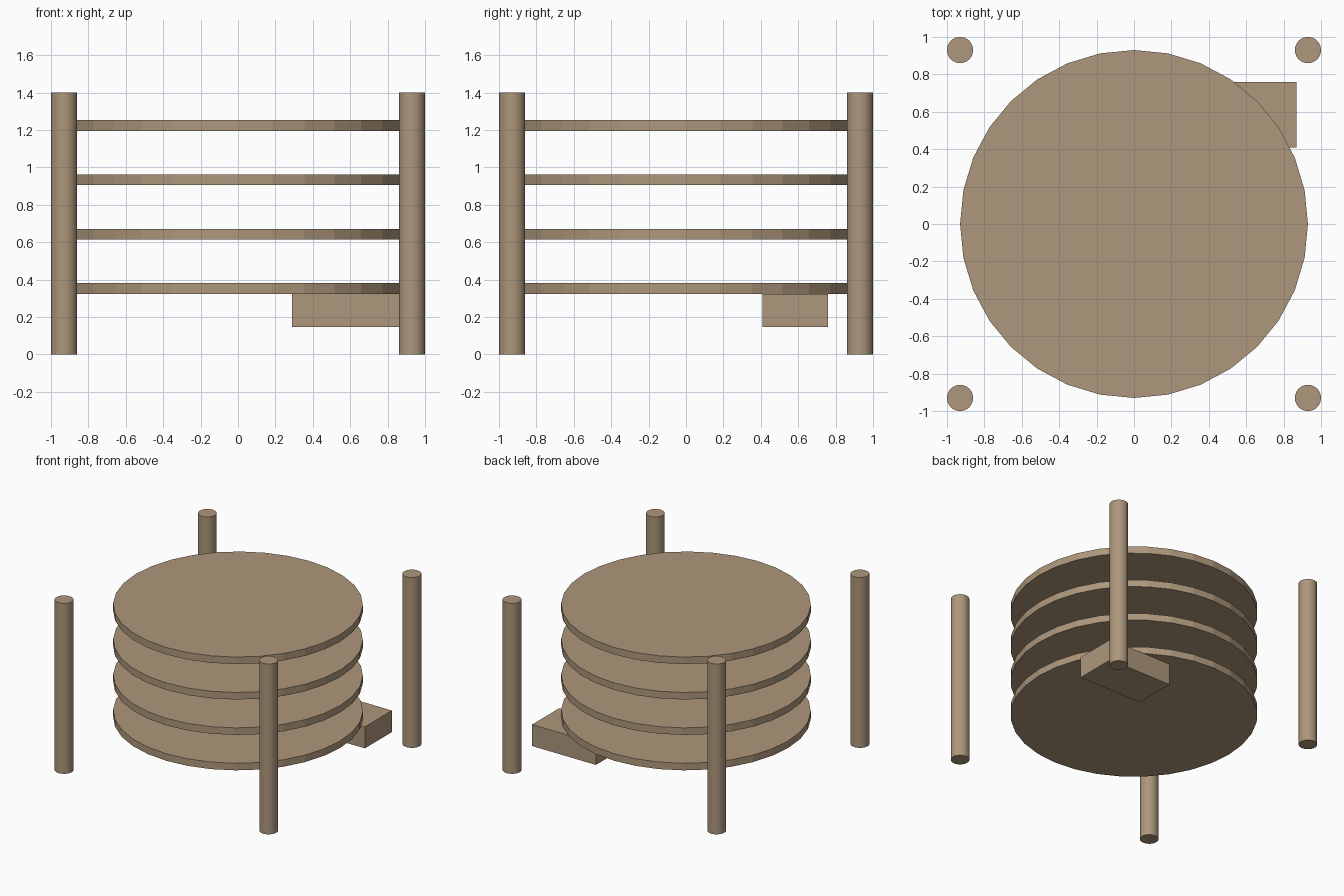
import bpy

if "Cube" in bpy.data.objects:
    bpy.data.objects.remove(bpy.data.objects["Cube"])

wood = bpy.data.materials.new("tan_wood")
wood.diffuse_color = (0.42, 0.31, 0.2, 1)
wood.use_nodes = True
wood.node_tree.nodes["Principled BSDF"].inputs["Base Color"].default_value = wood.diffuse_color


def finish(name):
    ob = bpy.context.object
    ob.name = name
    ob.data.materials.append(wood)
    return ob


def cylinder(name, radius, z0, z1, x=0, y=0):
    bpy.ops.mesh.primitive_cylinder_add(
        vertices=32, radius=radius, depth=z1 - z0, location=(x, y, (z0 + z1) / 2))
    return finish(name)


# Four round corner posts
for x in (-0.93, 0.93):
    for y in (-0.93, 0.93):
        side = "left" if x < 0 else "right"
        end = "front" if y < 0 else "back"
        cylinder(f"{end}_{side}_post", 0.07, 0, 1.4, x, y)

# Stack of four round shelves
for i in range(4):
    z = 0.323 + i * 0.291
    cylinder(f"round_shelf_{i + 1}", 0.93, z, z + 0.058)

# Box hung under the lowest shelf
bpy.ops.mesh.primitive_cube_add(size=1, location=(0.578, 0.583, 0.235))
box = finish("under_shelf_box")
box.scale = (0.58, 0.35, 0.177)
